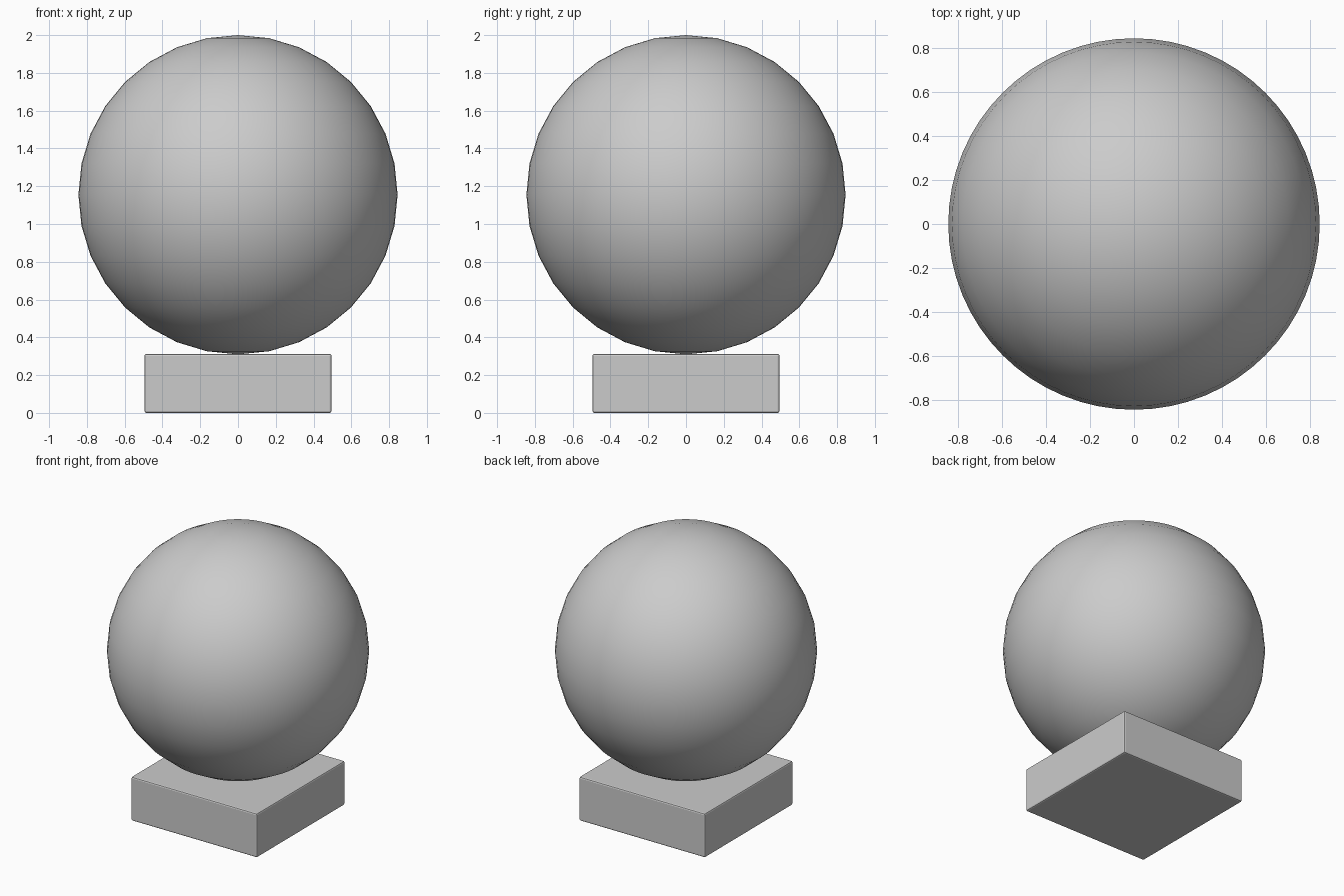
import bpy

if "Cube" in bpy.data.objects:
    bpy.data.objects.remove(bpy.data.objects["Cube"])

RADIUS = 0.845
BASE_W, BASE_H = 0.99, 0.312

# Square plinth with small softened edges
bpy.ops.mesh.primitive_cube_add(size=1, location=(0, 0, BASE_H / 2))
base = bpy.context.object
base.name = "base"
base.scale = (BASE_W, BASE_W, BASE_H)
bpy.ops.object.transform_apply(location=False, rotation=False, scale=True)
bevel = base.modifiers.new("edge_bevel", "BEVEL")
bevel.width = 0.01
bevel.segments = 2

# Smooth globe resting on the plinth
bpy.ops.mesh.primitive_uv_sphere_add(segments=64, ring_count=16, radius=RADIUS,
                                     location=(0, 0, 2 - RADIUS))
globe = bpy.context.object
globe.name = "globe"
bpy.ops.object.shade_smooth()
